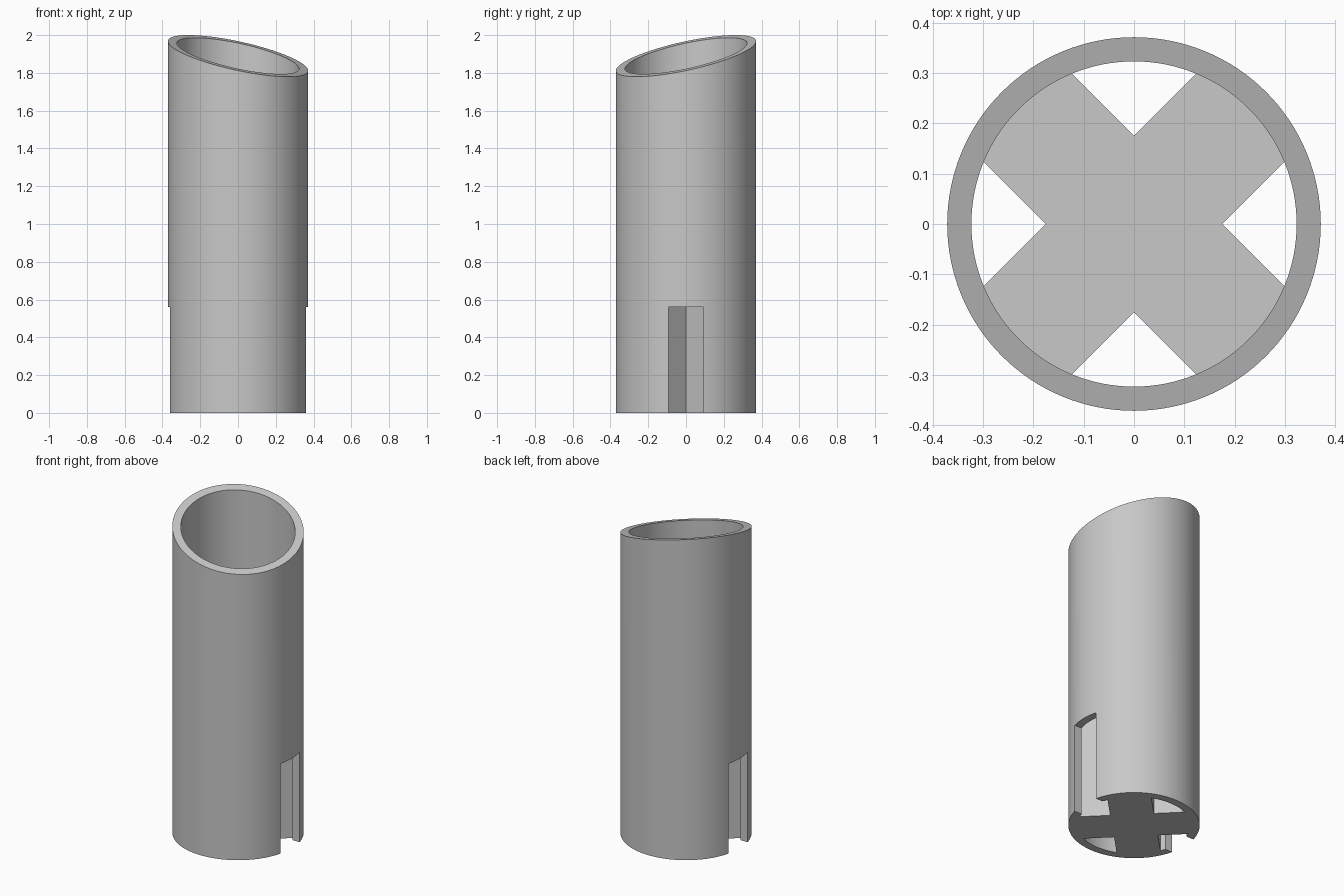
import bpy
import bmesh
from math import asin, atan2, cos, pi, sin

OUTER, INNER = 0.371, 0.323
MID_TOP, SLOPE = 1.89, 0.21      # slanted mouth, highest towards -x +y
SLOT_HALF, SLOT_TOP = 0.093, 0.56
ARM_HALF, CROSS_TOP = 0.124, 0.8
SEGMENTS = 128

cube = bpy.data.objects.get("Cube")
if cube:
    bpy.data.objects.remove(cube, do_unlink=True)

grey = bpy.data.materials.new("plain grey")
grey.use_nodes = True
colour = (0.58, 0.58, 0.58, 1)
grey.diffuse_color = colour
grey.node_tree.nodes["Principled BSDF"].inputs["Base Color"].default_value = colour


def make_object(name, bm):
    bmesh.ops.recalc_face_normals(bm, faces=bm.faces)
    mesh = bpy.data.meshes.new(name)
    bm.to_mesh(mesh)
    bm.free()
    obj = bpy.data.objects.new(name, mesh)
    bpy.context.collection.objects.link(obj)
    mesh.materials.append(grey)
    return obj


def activate(obj):
    bpy.ops.object.select_all(action="DESELECT")
    obj.select_set(True)
    bpy.context.view_layer.objects.active = obj


def ring(bm, radius, top):
    verts = []
    for i in range(SEGMENTS):
        a = 2 * pi * i / SEGMENTS
        x, y = radius * cos(a), radius * sin(a)
        verts.append(bm.verts.new((x, y, MID_TOP + SLOPE * (y - x) if top else 0)))
    return verts


# Hollow tube with a slanted mouth
bm = bmesh.new()
rings = [ring(bm, OUTER, False), ring(bm, OUTER, True),
         ring(bm, INNER, True), ring(bm, INNER, False)]
for k in range(4):
    a, b = rings[k], rings[(k + 1) % 4]
    for i in range(SEGMENTS):
        j = (i + 1) % SEGMENTS
        bm.faces.new((a[i], a[j], b[j], b[i]))
tube = make_object("tube", bm)

# Two opposite slots cut through the lower wall
bm = bmesh.new()
bmesh.ops.create_cube(bm, size=1)
for v in bm.verts:
    v.co.x *= 2
    v.co.y *= 2 * SLOT_HALF
    v.co.z = SLOT_TOP if v.co.z > 0 else -0.2
cutter = make_object("slot_cutter", bm)
cutter.hide_render = True
activate(tube)
cut = tube.modifiers.new("slots", "BOOLEAN")
cut.operation = "DIFFERENCE"
cut.solver = "EXACT"
cut.object = cutter
bpy.ops.object.modifier_apply(modifier=cut.name)
bpy.data.objects.remove(cutter, do_unlink=True)

# Diagonal cross inside the base, with arm ends curved to meet the wall
bm = bmesh.new()
outline = []
reach = INNER + 0.001
spread = asin(ARM_HALF / reach)
for q in range(4):
    middle = pi / 4 + q * pi / 2
    for s in range(17):
        a = middle + spread * (s / 8 - 1)
        outline.append((reach * cos(a), reach * sin(a)))
    notch = middle + pi / 4
    depth = ARM_HALF * 2 ** 0.5
    outline.append((depth * cos(notch), depth * sin(notch)))
base = bm.faces.new([bm.verts.new((x, y, 0)) for x, y in outline])
grown = bmesh.ops.extrude_face_region(bm, geom=[base], use_keep_orig=True)
for v in grown["geom"]:
    if isinstance(v, bmesh.types.BMVert):
        v.co.z = CROSS_TOP
cross = make_object("inner_cross", bm)

# Smooth the round walls, keep the cut edges crisp
for obj in (tube, cross):
    activate(obj)
    bpy.ops.object.shade_smooth_by_angle(angle=pi / 6)
